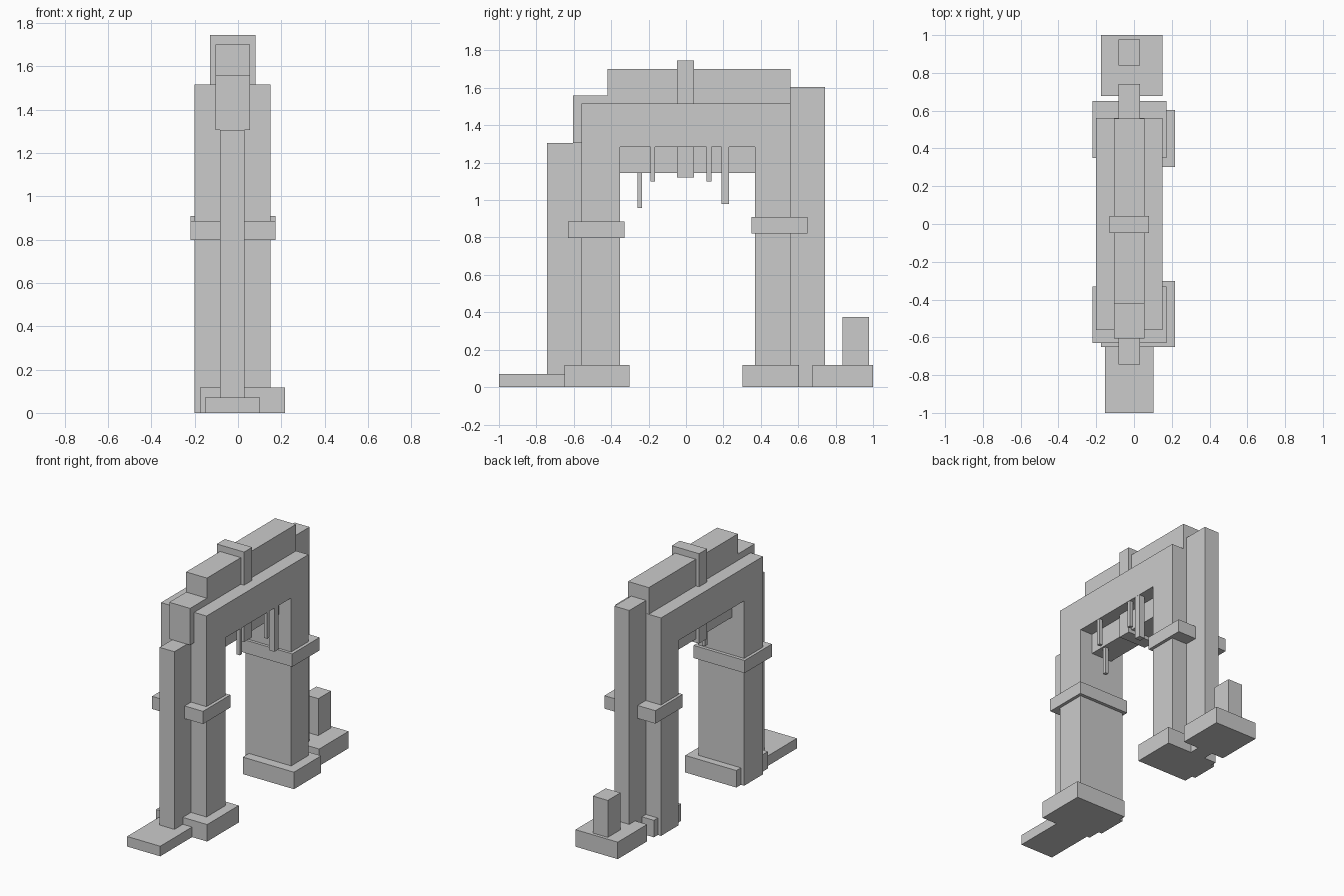
import bpy, bmesh

if "Cube" in bpy.data.objects:
    bpy.data.objects.remove(bpy.data.objects["Cube"])


def box(name, x, y, z):
    """Axis-aligned box from (min, max) ranges."""
    bm = bmesh.new()
    bmesh.ops.create_cube(bm, size=1)
    for v in bm.verts:
        v.co = [r[0] if c < 0 else r[1] for c, r in zip(v.co, (x, y, z))]
    return finish(name, bm)


def extrude_x(name, profile, x0, x1):
    """Extrude a (y, z) outline along x."""
    bm = bmesh.new()
    face = bm.faces.new([bm.verts.new((x0, y, z)) for y, z in profile])
    res = bmesh.ops.extrude_face_region(bm, geom=[face])
    verts = [g for g in res["geom"] if isinstance(g, bmesh.types.BMVert)]
    bmesh.ops.translate(bm, verts=verts, vec=(x1 - x0, 0, 0))
    return finish(name, bm)


def finish(name, bm):
    bmesh.ops.recalc_face_normals(bm, faces=bm.faces)
    mesh = bpy.data.meshes.new(name)
    bm.to_mesh(mesh)
    bm.free()
    ob = bpy.data.objects.new(name, mesh)
    bpy.context.collection.objects.link(ob)
    return ob


# Main arch: two legs and a lintel
extrude_x("arch", [(-0.56, 0), (-0.56, 1.515), (0.56, 1.515), (0.56, 0),
                   (0.37, 0), (0.37, 1.285), (-0.353, 1.285), (-0.353, 0)],
          -0.2, 0.15)

# Narrow core: outer piers, stepped crown and the strip under the lintel
PIER, CORE = (-0.083, 0.031), (-0.105, 0.055)
box("front_pier", PIER, (-0.743, -0.5), (0, 1.305))
box("back_pier", PIER, (0.5, 0.742), (0, 1.605))
extrude_x("stepped_crown", [(-0.605, 1.305), (-0.605, 1.56), (-0.42, 1.56),
                            (-0.42, 1.7), (0.558, 1.7), (0.558, 1.305)], *CORE)
box("soffit_strip", CORE, (-0.36, 0.375), (1.145, 1.35))

# Keystone passing right through the lintel
box("keystone", (-0.13, 0.08), (-0.047, 0.042), (1.12, 1.745))

# Leg bands and footings
BAND, FOOT = (-0.22, 0.172), (-0.175, 0.218)
box("front_band", BAND, (-0.63, -0.33), (0.797, 0.885))
box("back_band", BAND, (0.35, 0.65), (0.82, 0.91))
box("front_footing", FOOT, (-0.65, -0.303), (0, 0.118))
box("back_footing", FOOT, (0.303, 0.603), (0, 0.118))

# Ground slabs at both ends, and the stub post
box("front_slab", (-0.153, 0.102), (-1, -0.64), (0, 0.07))
box("back_slab", (-0.175, 0.15), (0.677, 1), (0, 0.118))
box("stub_post", PIER, (0.838, 0.978), (0.1, 0.375))

# Thin pendants below the lintel: x centre, y centre, width, lower end
for i, (x, y, w, z) in enumerate([(0.03, -0.247, 0.025, 0.957),
                                  (0.135, -0.178, 0.025, 1.1),
                                  (0.135, 0.123, 0.025, 1.1),
                                  (0.128, 0.21, 0.042, 0.98)]):
    box(f"pendant_{i + 1}", (x - w / 2, x + w / 2), (y - w / 2, y + w / 2), (z, 1.35))
